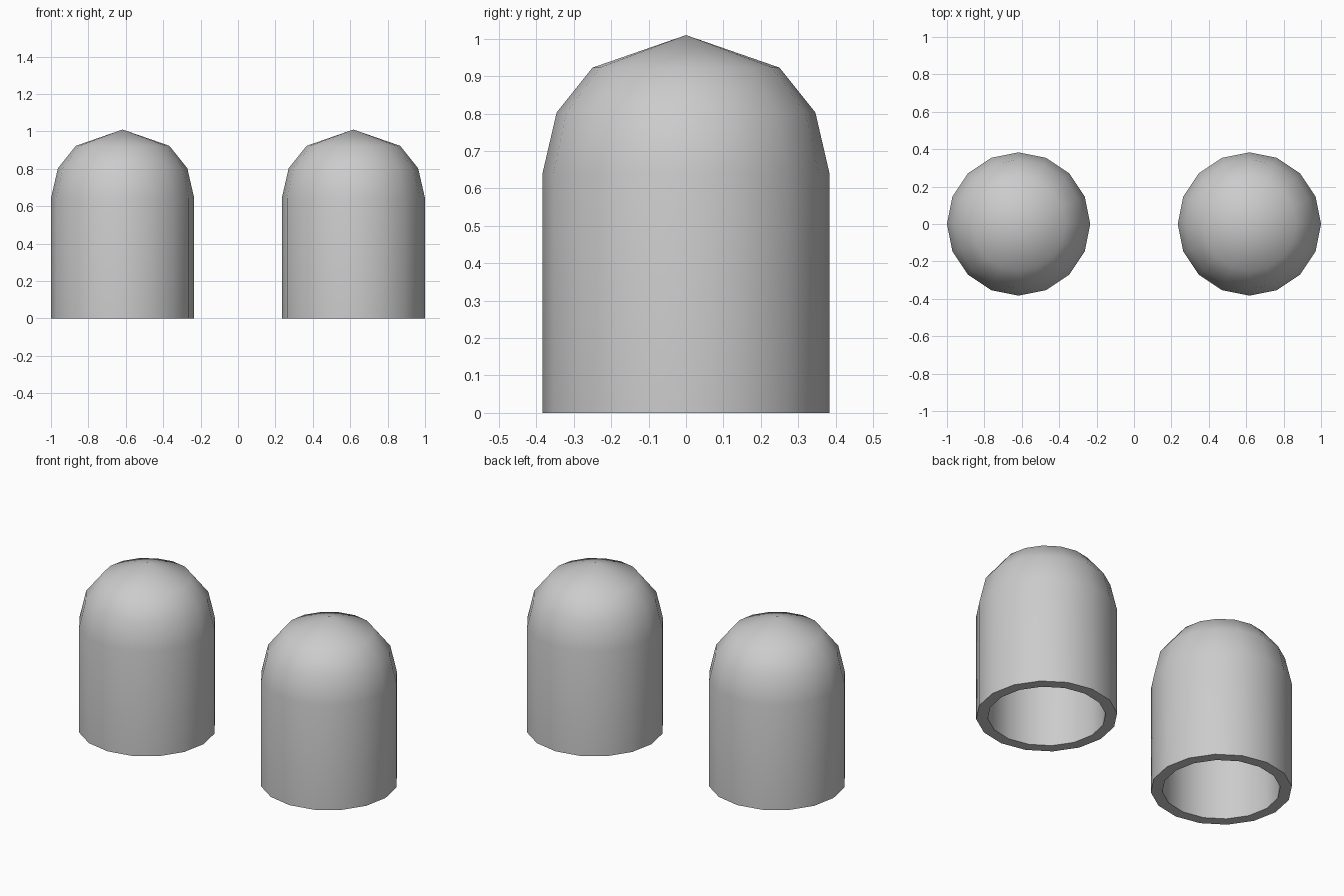
import bpy, bmesh
from math import cos, sin, tau, radians

if "Cube" in bpy.data.objects:
    bpy.data.objects.remove(bpy.data.objects["Cube"])

SIDES = 16
OUTER = [(0.383, 0.0), (0.383, 0.643), (0.346, 0.803), (0.25, 0.923)]
OUTER_TIP = 1.01
INNER = [(0.32, 0.0), (0.32, 0.634), (0.288, 0.772), (0.21, 0.868)]
INNER_TIP = 0.94


def lathe_wall(bm, profile, tip_z):
    """Revolve a profile, close it with a tip, return its bottom ring."""
    rings = [[bm.verts.new((r * cos(tau * i / SIDES), r * sin(tau * i / SIDES), z))
              for i in range(SIDES)] for r, z in profile]
    tip = bm.verts.new((0, 0, tip_z))
    for i in range(SIDES):
        j = (i + 1) % SIDES
        for a, b in zip(rings, rings[1:]):
            bm.faces.new((a[i], a[j], b[j], b[i]))
        bm.faces.new((rings[-1][i], rings[-1][j], tip))
    return rings[0]


def domed_cap(name, x):
    bm = bmesh.new()
    outer = lathe_wall(bm, OUTER, OUTER_TIP)
    inner = lathe_wall(bm, INNER, INNER_TIP)
    # Flat rim joining the outer and inner walls
    for i in range(SIDES):
        j = (i + 1) % SIDES
        bm.faces.new((outer[i], inner[i], inner[j], outer[j]))
    bmesh.ops.recalc_face_normals(bm, faces=bm.faces)
    mesh = bpy.data.meshes.new(name)
    bm.to_mesh(mesh)
    bm.free()
    obj = bpy.data.objects.new(name, mesh)
    obj.location.x = x
    bpy.context.collection.objects.link(obj)
    bpy.ops.object.select_all(action='DESELECT')
    obj.select_set(True)
    bpy.context.view_layer.objects.active = obj
    bpy.ops.object.shade_smooth_by_angle(angle=radians(45))


# Matching pair of hollow domed caps
domed_cap("left_domed_cap", -0.617)
domed_cap("right_domed_cap", 0.617)
